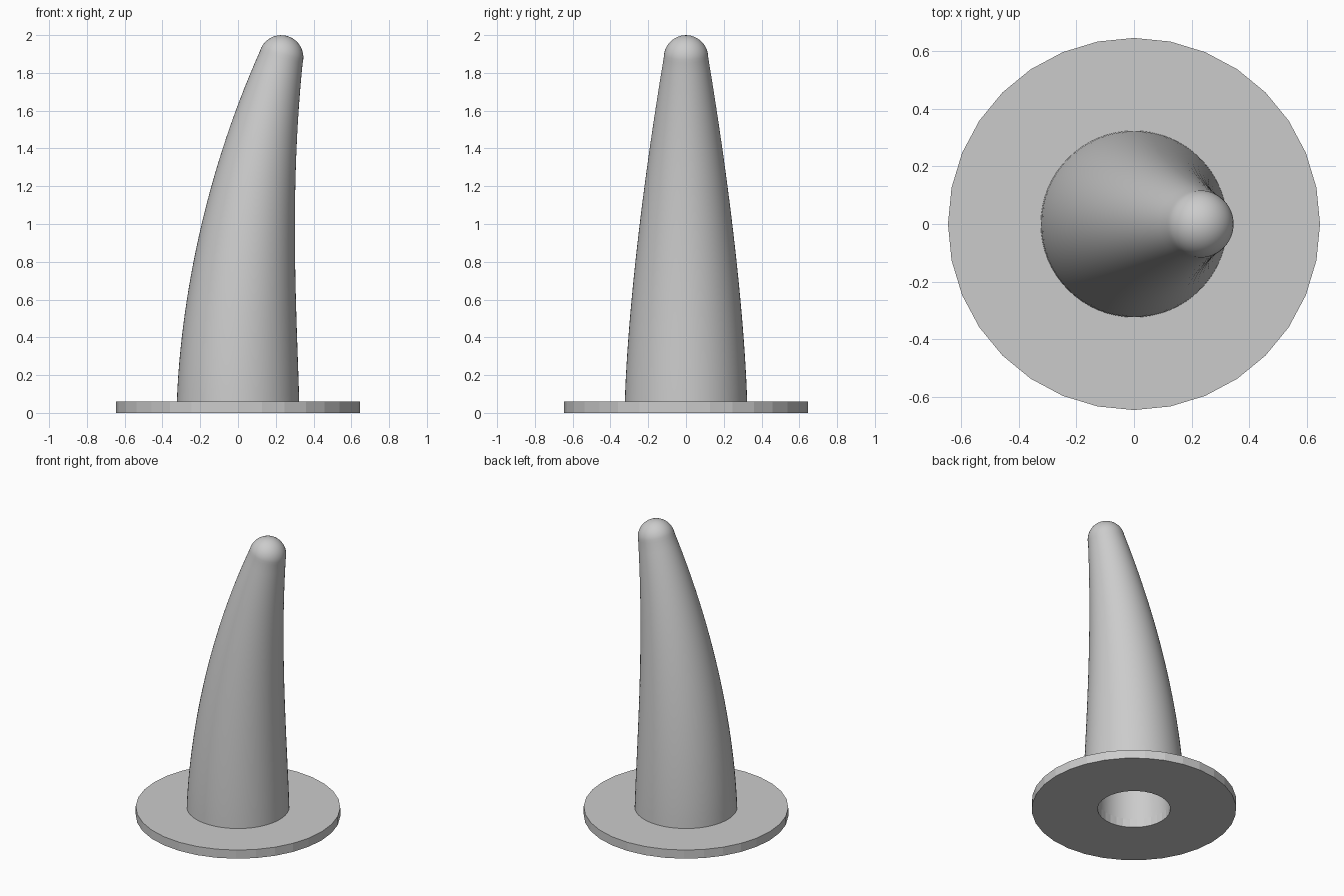
import bpy, bmesh
from math import cos, sin, pi
from mathutils import Vector

cube = bpy.data.objects.get("Cube")
if cube:
    bpy.data.objects.remove(cube)

grey = bpy.data.materials.new("plain_grey")
grey.use_nodes = True
colour = (0.6, 0.6, 0.6, 1)
grey.diffuse_color = colour
grey.node_tree.nodes["Principled BSDF"].inputs["Base Color"].default_value = colour

PLATE_TOP = 0.06
TIP_Z = 1.882
WALL = 0.71     # inner radius as a share of the outer radius


def centre(z):
    return Vector((0.0506 * z**2 + 0.0074 * z**3, 0, z))


def tangent(z):
    return Vector((0.1012 * z + 0.0222 * z**2, 0, 1)).normalized()


def radius(z):
    return 0.325 - 0.08 * z**1.507


def ring(bm, mid, axis, r, count):
    side = Vector((axis.z, 0, -axis.x))
    angles = [2 * pi * i / count for i in range(count)]
    return [bm.verts.new(mid + side * r * cos(a) + Vector((0, r * sin(a), 0))) for a in angles]


def bridge(bm, a, b):
    for i in range(len(a)):
        j = (i + 1) % len(a)
        bm.faces.new((a[i], a[j], b[j], b[i]))


def skin(bm, start, scale, count=64, rows=28):
    """Curved tapering tube with a hemispherical end; returns its open ring."""
    rings = []
    for k in range(rows + 1):
        z = start + (TIP_Z - start) * k / rows
        axis = tangent(z) if z > start else Vector((0, 0, 1))
        rings.append(ring(bm, centre(z), axis, radius(z) * scale, count))
    axis, r = tangent(TIP_Z), radius(TIP_Z) * scale
    for k in range(1, 10):
        t = pi / 2 * k / 10
        rings.append(ring(bm, centre(TIP_Z) + axis * r * sin(t), axis, r * cos(t), count))
    for a, b in zip(rings, rings[1:]):
        bridge(bm, a, b)
    top = bm.verts.new(centre(TIP_Z) + axis * r)
    for i in range(count):
        bm.faces.new((rings[-1][i], rings[-1][(i + 1) % count], top))
    return rings[0]


def finish(bm, name, angle):
    bmesh.ops.recalc_face_normals(bm, faces=bm.faces)
    mesh = bpy.data.meshes.new(name)
    bm.to_mesh(mesh)
    bm.free()
    mesh.materials.append(grey)
    obj = bpy.data.objects.new(name, mesh)
    bpy.context.collection.objects.link(obj)
    if angle:
        bpy.ops.object.select_all(action="DESELECT")
        obj.select_set(True)
        bpy.context.view_layer.objects.active = obj
        bpy.ops.object.shade_smooth_by_angle(angle=angle)


# Hollow horn: outer skin and inner cavity joined by a rim
bm = bmesh.new()
bridge(bm, skin(bm, PLATE_TOP, 1), skin(bm, PLATE_TOP, WALL))
finish(bm, "horn", pi / 6)

# Round base plate with a central bore
bm = bmesh.new()
up = Vector((0, 0, 1))
bore = radius(PLATE_TOP) * WALL
loops = [ring(bm, Vector((0, 0, z)), up, r, 32)
         for z, r in ((0, bore), (0, 0.646), (PLATE_TOP, 0.646), (PLATE_TOP, bore))]
for k in range(4):
    bridge(bm, loops[k], loops[(k + 1) % 4])
finish(bm, "base_plate", 0)
